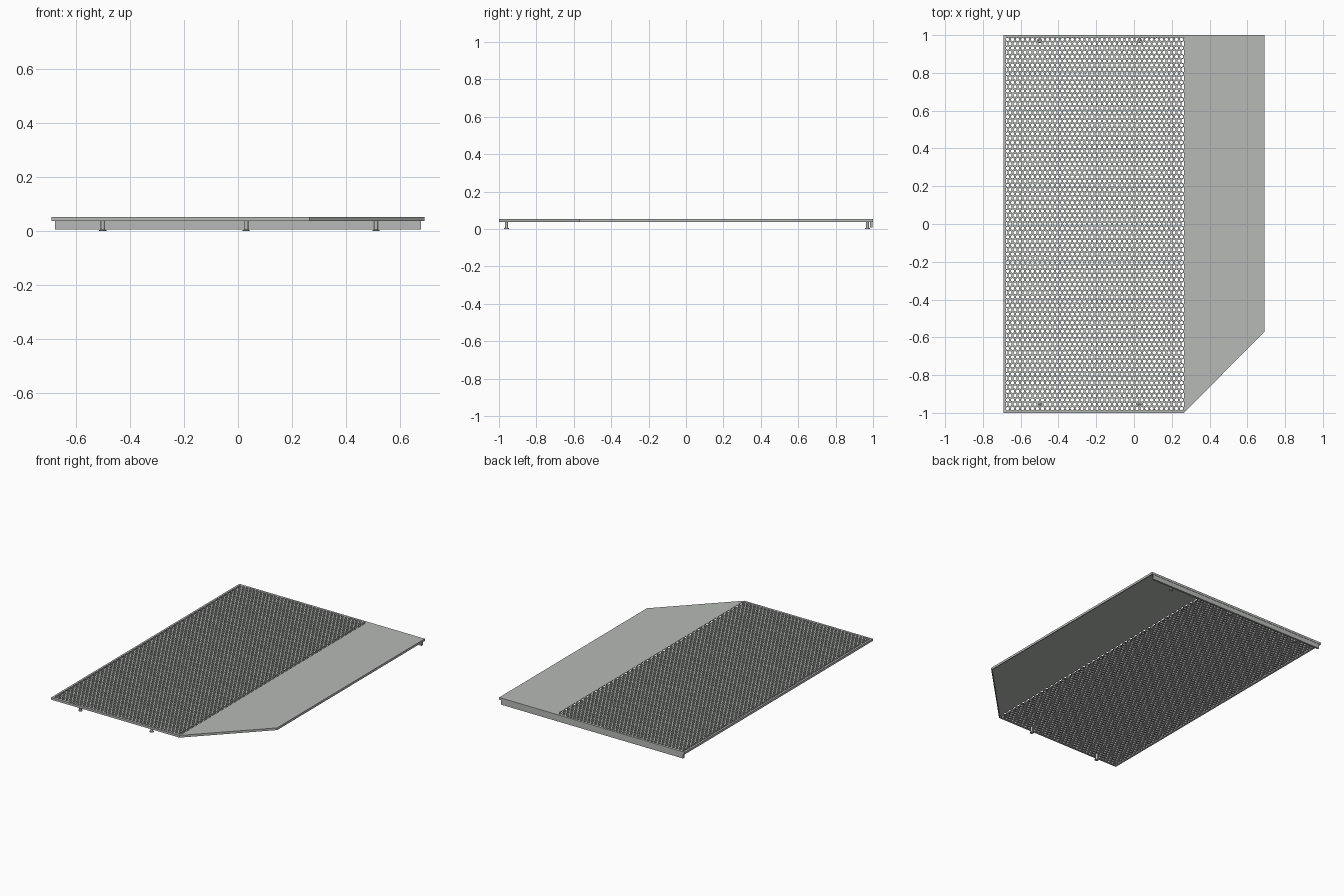
import bpy, bmesh, math

if "Cube" in bpy.data.objects:
    bpy.data.objects.remove(bpy.data.objects["Cube"])

TOP, LOW = 0.053, 0.038          # panel edge heights
SPLIT = 0.265                    # perforated area ends, solid plate begins
W, RIM = 0.69, 0.013


def material(name, c):
    m = bpy.data.materials.new(name)
    m.diffuse_color = (*c, 1)
    m.use_nodes = True
    m.node_tree.nodes["Principled BSDF"].inputs["Base Color"].default_value = m.diffuse_color
    return m


STEEL = material("grey steel", (0.47, 0.49, 0.47))


def add(name, bm):
    bmesh.ops.remove_doubles(bm, verts=bm.verts, dist=0.0002)
    bmesh.ops.recalc_face_normals(bm, faces=bm.faces)
    me = bpy.data.meshes.new(name)
    bm.to_mesh(me)
    bm.free()
    me.materials.append(STEEL)
    ob = bpy.data.objects.new(name, me)
    bpy.context.collection.objects.link(ob)
    return ob


def prism(name, pts, z0, z1):
    bm = bmesh.new()
    f = bm.faces.new([bm.verts.new((x, y, z0)) for x, y in pts])
    r = bmesh.ops.extrude_face_region(bm, geom=[f])
    for v in r["geom"]:
        if isinstance(v, bmesh.types.BMVert):
            v.co.z = z1
    return add(name, bm)


def box(name, x0, x1, y0, y1, z0, z1):
    return prism(name, [(x0, y0), (x1, y0), (x1, y1), (x0, y1)], z0, z1)


# Perforated sheet: staggered hexagonal cells, each with a through hole
def perforated(name, x0, x1, y0, y1, z0, z1, cols, hole):
    p = (x1 - x0) / cols
    R = p / math.sqrt(3)
    rows = round((y1 - y0 - R / 2) / (1.5 * R))
    sy = (y1 - y0) / (rows * 1.5 * R + R / 2)
    verts, faces = [], []
    ang = [math.radians(30 + 60 * k) for k in range(6)]
    for j in range(rows):
        for i in range(cols - j % 2):
            cx = x0 + p * (i + 0.5 + 0.5 * (j % 2))
            cy = y0 + sy * (R + 1.5 * R * j)
            b = len(verts)
            for r, z in ((R, z1), (hole, z1), (hole, z0), (R, z0)):
                verts += [(cx + r * math.cos(a), cy + r * math.sin(a) * sy, z) for a in ang]
            for ring in range(3):
                for k in range(6):
                    n = (k + 1) % 6
                    o = b + ring * 6
                    faces.append((o + k, o + n, o + 6 + n, o + 6 + k))
    me = bpy.data.meshes.new(name)
    me.from_pydata(verts, [], faces)
    bm = bmesh.new()
    bm.from_mesh(me)
    bpy.data.meshes.remove(me)
    return add(name, bm)


perforated("perforated_sheet", -W + 0.008, SPLIT, -0.992, 0.992, 0.041, 0.0525, 36, 0.0095)

# Rim around the perforated sheet
box("left_rim", -W, -W + RIM, -1, 1, LOW, TOP)
for name, s in (("front_rim", -1), ("back_rim", 1)):
    box(name, -W + RIM, SPLIT, min(s, s * (1 - RIM)), max(s, s * (1 - RIM)), LOW, TOP)

# Solid side plate with a clipped corner and folded edges
outline = [(SPLIT, -1), (W, -0.57), (W, 1), (SPLIT, 1)]
prism("side_plate", outline, TOP - 0.005, TOP)
T = 0.006
box("side_flange", W - T, W, -0.57, 1, LOW, TOP - 0.005)
box("back_flange", SPLIT, W - T, 1 - T, 1, LOW, TOP - 0.005)
prism("corner_flange", [(SPLIT, -1), (W, -0.57), (W - T, -0.567), (SPLIT, -1 + T * 1.4)],
      LOW, TOP - 0.005)

# Back skirt hanging under the panel
box("back_skirt", -0.677, 0.677, 0.985, 0.998, 0.007, LOW)


# Short round feet with a flared base
def foot(name, x, y):
    bm = bmesh.new()
    prof = [(0.013, 0), (0.013, 0.004), (0.008, 0.006), (0.008, 0.043)]
    n = 16
    rings = [[bm.verts.new((x + r * math.cos(2 * math.pi * k / n),
                            y + r * math.sin(2 * math.pi * k / n), z)) for k in range(n)]
             for r, z in prof]
    for a, b in zip(rings, rings[1:]):
        for k in range(n):
            bm.faces.new((a[k], a[(k + 1) % n], b[(k + 1) % n], b[k]))
    bm.faces.new(rings[0])
    bm.faces.new(rings[-1])
    add(name, bm)


for i, (x, y) in enumerate([(-0.5, -0.96), (0.03, -0.96), (-0.5, 0.97), (0.03, 0.97), (0.51, 0.97)]):
    foot(f"foot_{i + 1}", x, y)
